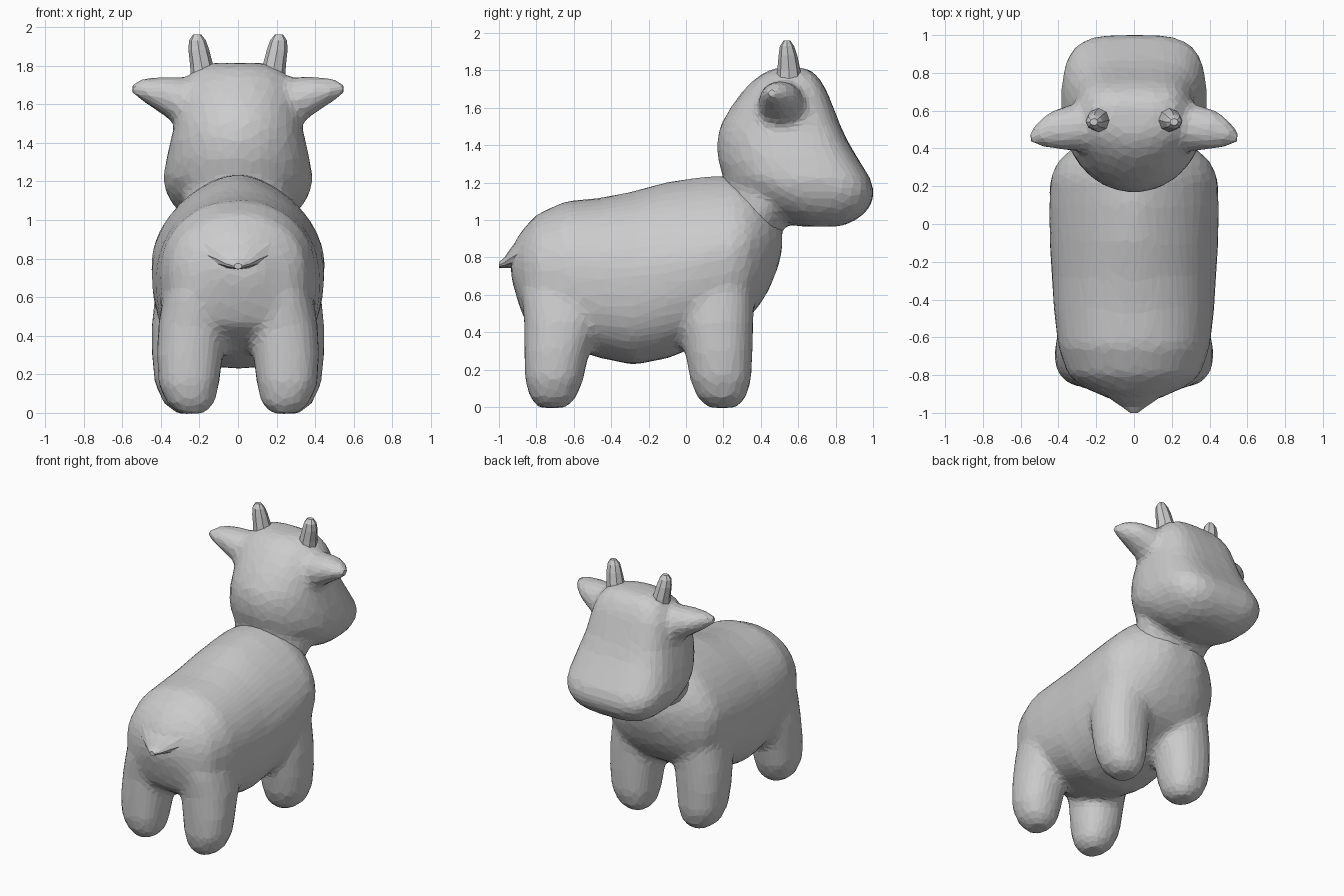
import bpy, bmesh
from math import cos, sin, pi

AXES = {'x': (1, 2, 0), 'y': (0, 2, 1), 'z': (0, 1, 2)}   # (across, up, along)


def loft(bm, axis, rings, sides=28, e_pos=2.0, e_neg=2.0, mirror=1):
    """Closed loft; each ring is (t, centre_a, centre_b, radius_a, radius_b[, e_pos]).
    e_pos / e_neg square off the +b and -b halves of the section."""
    ia, ib, it = AXES[axis]
    loops = []
    for t, ca, cb, ra, rb, *own in rings:
        loop = []
        for i in range(sides):
            c, s = cos(2 * pi * i / sides), sin(2 * pi * i / sides)
            e = 2 / ((own[0] if own else e_pos) if s > 0 else e_neg)
            p = [0, 0, 0]
            p[ia] = ca + ra * abs(c) ** e * (1 if c > 0 else -1)
            p[ib] = cb + rb * abs(s) ** e * (1 if s > 0 else -1)
            p[it] = t
            p[0] *= mirror
            loop.append(bm.verts.new(p))
        loops.append(loop)
    for lo, hi in zip(loops, loops[1:]):
        for i in range(sides):
            j = (i + 1) % sides
            bm.faces.new((lo[i], lo[j], hi[j], hi[i]))
    bm.faces.new(loops[0])
    bm.faces.new(loops[-1])


def span(rings):
    """(t, low, high, half_width[, e_pos]) -> centred ring."""
    return [(t, 0, (lo + hi) / 2, w, (hi - lo) / 2, *own) for t, lo, hi, w, *own in rings]


def finish(name, bm, blend=True):
    bmesh.ops.recalc_face_normals(bm, faces=bm.faces)
    me = bpy.data.meshes.new(name)
    bm.to_mesh(me)
    bm.free()
    ob = bpy.data.objects.new(name, me)
    bpy.context.collection.objects.link(ob)
    if blend:   # fuse the lofts into one soft faceted skin
        m = ob.modifiers.new("fuse", 'REMESH')
        m.mode, m.voxel_size = 'VOXEL', 0.024
        m = ob.modifiers.new("soften", 'SMOOTH')
        m.factor, m.iterations = 0.5, 12
        m = ob.modifiers.new("facet", 'DECIMATE')
        m.ratio = 0.13
    return ob


# Body with four legs: round rump, narrower sloping shoulders
bm = bmesh.new()
loft(bm, 'y', span([
    (-0.935, 0.69, 0.85, 0.11, 2.0), (-0.895, 0.55, 0.92, 0.20, 2.0),
    (-0.86, 0.46, 0.965, 0.28, 2.0), (-0.80, 0.41, 1.03, 0.35, 2.1),
    (-0.65, 0.32, 1.10, 0.402, 2.15), (-0.45, 0.26, 1.12, 0.425, 2.1),
    (-0.28, 0.225, 1.155, 0.435, 1.95), (-0.10, 0.26, 1.205, 0.447, 1.75),
    (0.10, 0.34, 1.235, 0.45, 1.65), (0.25, 0.42, 1.24, 0.44, 1.65),
    (0.33, 0.47, 1.22, 0.405, 1.65), (0.39, 0.54, 1.19, 0.34, 1.7),
    (0.44, 0.62, 1.14, 0.27, 1.8), (0.49, 0.74, 1.05, 0.18, 2.0),
    (0.515, 0.84, 0.99, 0.10, 2.0)]), sides=36, e_neg=2.5)
back_leg = [(-0.005, 0.24, -0.715, 0.065, 0.075), (0.05, 0.245, -0.71, 0.125, 0.125),
            (0.15, 0.255, -0.705, 0.158, 0.158), (0.30, 0.25, -0.69, 0.172, 0.175),
            (0.45, 0.235, -0.66, 0.18, 0.205), (0.60, 0.21, -0.63, 0.18, 0.25),
            (0.80, 0.16, -0.61, 0.14, 0.25)]
front_leg = [(-0.005, 0.25, 0.195, 0.065, 0.075), (0.05, 0.26, 0.19, 0.127, 0.132),
             (0.15, 0.27, 0.185, 0.162, 0.165), (0.30, 0.27, 0.175, 0.178, 0.182),
             (0.45, 0.262, 0.165, 0.187, 0.195), (0.62, 0.235, 0.165, 0.195, 0.20),
             (0.80, 0.19, 0.16, 0.15, 0.18)]
for side in (-1, 1):
    loft(bm, 'z', back_leg, e_pos=2.2, e_neg=2.3, mirror=side)
    loft(bm, 'z', front_leg, e_pos=2.3, e_neg=2.2, mirror=side)
finish("body", bm)

# Stubby pointed tail
bm = bmesh.new()
loft(bm, 'y', span([(-0.80, 0.74, 1.0, 0.25), (-0.88, 0.735, 0.925, 0.19),
                    (-0.94, 0.745, 0.845, 0.105), (-0.97, 0.745, 0.80, 0.06),
                    (-1.0, 0.745, 0.775, 0.02)]), sides=12)
finish("tail", bm, blend=False)

# Head with boxy muzzle, rounded back of skull, short neck and ears
bm = bmesh.new()
loft(bm, 'z', span([
    (0.965, 0.60, 0.83, 0.16), (1.00, 0.50, 0.91, 0.25), (1.05, 0.40, 0.97, 0.315),
    (1.10, 0.32, 0.997, 0.352), (1.15, 0.26, 1.007, 0.376), (1.22, 0.20, 0.987, 0.388),
    (1.32, 0.17, 0.925, 0.37), (1.42, 0.165, 0.865, 0.348), (1.50, 0.18, 0.828, 0.328),
    (1.60, 0.235, 0.788, 0.31), (1.68, 0.295, 0.758, 0.29), (1.74, 0.35, 0.725, 0.26),
    (1.785, 0.41, 0.69, 0.22), (1.815, 0.48, 0.64, 0.14)]), sides=36, e_pos=3.6, e_neg=2.0)
loft(bm, 'z', span([(0.88, 0.28, 0.49, 0.20), (0.97, 0.24, 0.53, 0.25),
                    (1.06, 0.21, 0.60, 0.28), (1.2, 0.2, 0.65, 0.28)]))
ear = [(0.20, 0.515, 1.60, 0.13, 0.13), (0.30, 0.51, 1.612, 0.128, 0.132),
       (0.38, 0.505, 1.642, 0.118, 0.105), (0.46, 0.495, 1.665, 0.095, 0.075),
       (0.52, 0.475, 1.678, 0.062, 0.05), (0.553, 0.46, 1.68, 0.03, 0.028)]
for side in (-1, 1):
    loft(bm, 'x', ear, sides=14, mirror=side)
finish("head", bm)

# Little horns
horn = [(1.72, 0.18, 0.55, 0.065, 0.07), (1.80, 0.188, 0.55, 0.06, 0.062),
        (1.88, 0.203, 0.545, 0.054, 0.05), (1.93, 0.21, 0.54, 0.044, 0.038),
        (1.96, 0.212, 0.54, 0.022, 0.018)]
for side, label in ((-1, "left"), (1, "right")):
    bm = bmesh.new()
    loft(bm, 'z', horn, sides=8, mirror=side)
    finish("horn_" + label, bm, blend=False)
